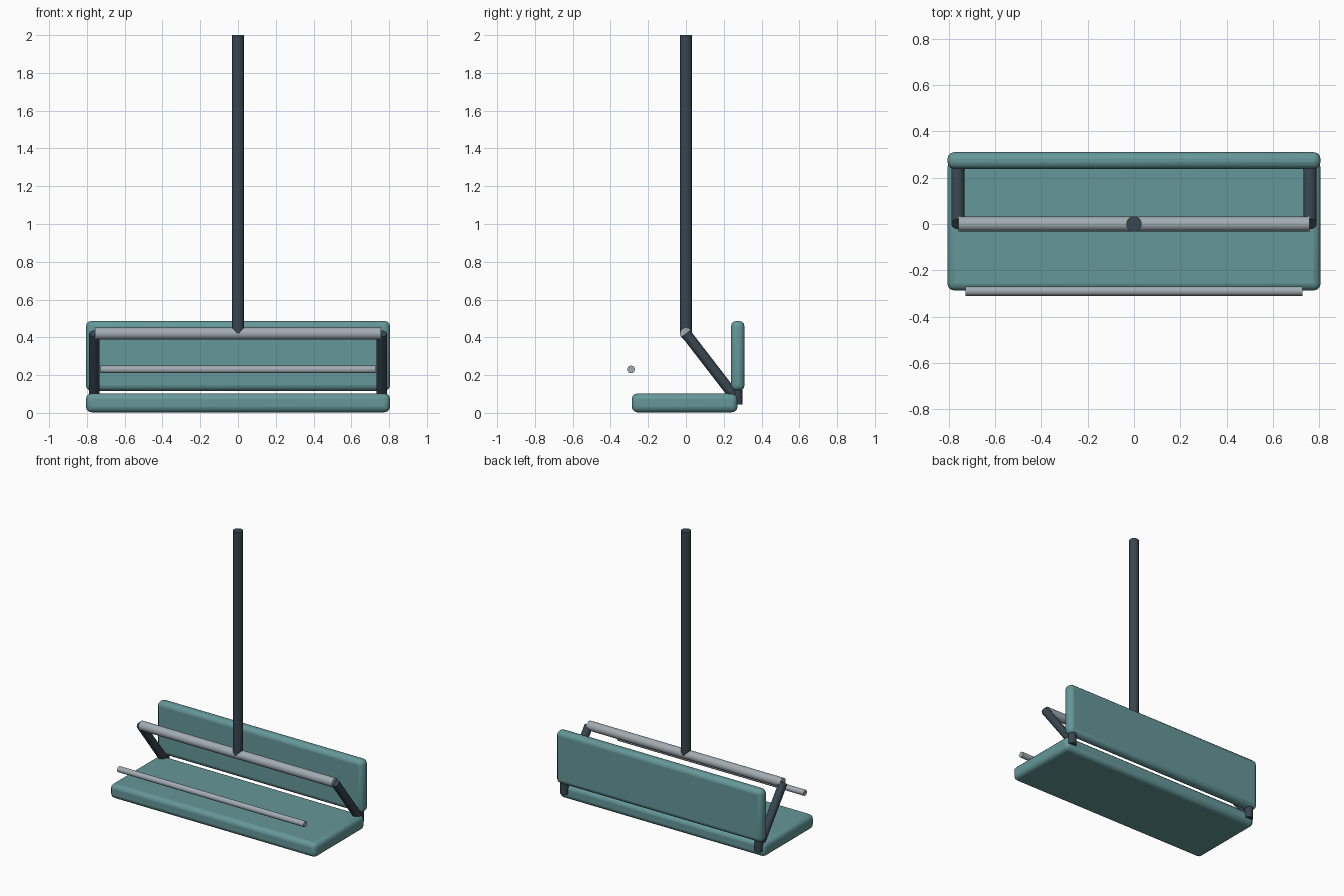
import bpy
from mathutils import Vector

if "Cube" in bpy.data.objects:
    bpy.data.objects.remove(bpy.data.objects["Cube"])


def material(name, color):
    m = bpy.data.materials.new(name)
    m.diffuse_color = color
    m.use_nodes = True
    m.node_tree.nodes["Principled BSDF"].inputs["Base Color"].default_value = m.diffuse_color
    return m


TEAL = material("teal padding", (0.13, 0.31, 0.32, 1))
DARK = material("dark steel", (0.04, 0.06, 0.08, 1))
STEEL = material("light steel", (0.36, 0.41, 0.45, 1))


def finish(ob, name, mat):
    ob.name = name
    ob.data.materials.append(mat)
    bpy.ops.object.shade_smooth_by_angle()
    return ob


# Rounded cushion given by its minimum and maximum corners
def cushion(name, lo, hi, mat):
    lo, hi = Vector(lo), Vector(hi)
    bpy.ops.mesh.primitive_cube_add(size=1, location=(lo + hi) / 2)
    ob = bpy.context.object
    ob.scale = hi - lo
    bpy.ops.object.transform_apply(location=False, rotation=False, scale=True)
    bevel = ob.modifiers.new("rounded edges", "BEVEL")
    bevel.width = 0.03
    bevel.segments = 3
    return finish(ob, name, mat)


# Round tube between two points
def tube(name, a, b, radius, mat):
    a, b = Vector(a), Vector(b)
    bpy.ops.mesh.primitive_cylinder_add(vertices=24, radius=radius,
                                        depth=(b - a).length, location=(a + b) / 2)
    ob = bpy.context.object
    ob.rotation_euler = (b - a).to_track_quat("Z", "Y").to_euler()
    return finish(ob, name, mat)


# Padding
cushion("seat", (-0.805, -0.287, 0.003), (0.805, 0.273, 0.103), TEAL)
cushion("backrest", (-0.805, 0.238, 0.117), (0.805, 0.31, 0.487), TEAL)

# Hanger pole, crossbar and safety bar
tube("hanger_pole", (0, 0, 0.42), (0, 0, 2.0), 0.033, DARK)
tube("crossbar", (-0.757, 0, 0.42), (0.757, 0, 0.42), 0.032, STEEL)
tube("safety_bar", (-0.728, -0.29, 0.23), (0.728, -0.29, 0.23), 0.02, STEEL)

# Slanted side arms and the posts joining seat to backrest
for side, x in (("left", -0.76), ("right", 0.76)):
    tube(side + "_arm", (x, 0, 0.42), (x, 0.27, 0.07), 0.028, DARK)
    tube(side + "_back_post", (x, 0.272, 0.045), (x, 0.272, 0.42), 0.028, DARK)
